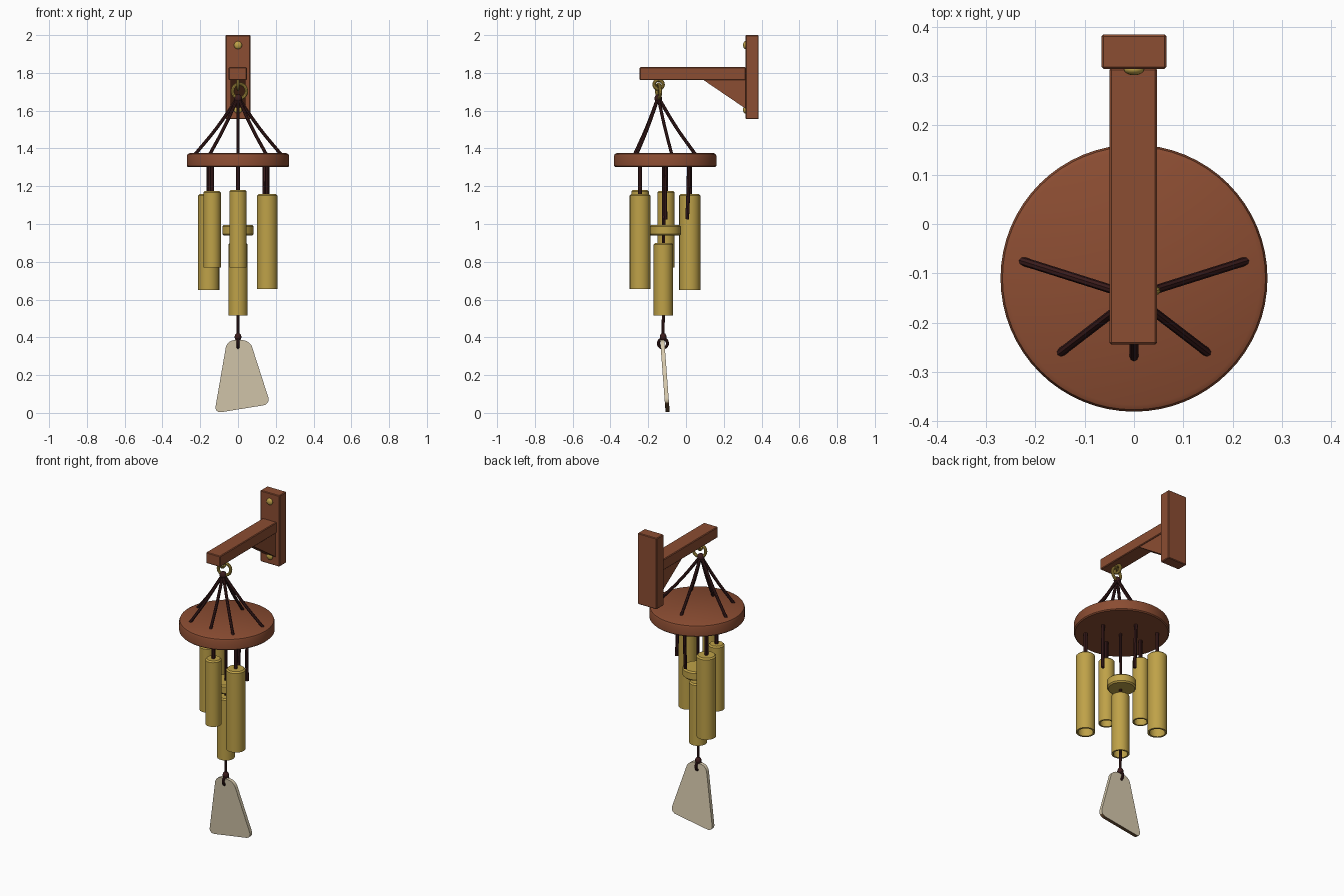
import bpy, bmesh, math
from mathutils import Vector, Matrix

cube = bpy.data.objects.get("Cube")
if cube:
    bpy.data.objects.remove(cube, do_unlink=True)


def material(name, rgb):
    m = bpy.data.materials.new(name)
    m.use_nodes = True
    m.diffuse_color = (*rgb, 1)
    m.node_tree.nodes["Principled BSDF"].inputs["Base Color"].default_value = (*rgb, 1)
    return m


wood = material("red_brown_wood", (0.26, 0.074, 0.032))
brass = material("brass", (0.52, 0.36, 0.065))
cord = material("dark_cord", (0.045, 0.012, 0.012))
cream = material("cream_sail", (0.68, 0.59, 0.42))
edge_brown = material("sail_edge_brown", (0.17, 0.09, 0.04))


def add(name, bm, mat, smooth=False):
    bmesh.ops.recalc_face_normals(bm, faces=bm.faces)
    me = bpy.data.meshes.new(name)
    bm.to_mesh(me)
    bm.free()
    me.materials.append(mat)
    ob = bpy.data.objects.new(name, me)
    bpy.context.collection.objects.link(ob)
    if smooth:
        finish(ob)
    return ob


def finish(ob):
    bpy.ops.object.select_all(action='DESELECT')
    ob.select_set(True)
    bpy.context.view_layer.objects.active = ob
    bpy.ops.object.shade_smooth_by_angle(angle=math.radians(35))


def box(name, lo, hi, mat):
    bm = bmesh.new()
    lo, hi = Vector(lo), Vector(hi)
    bmesh.ops.create_cube(bm, size=1, matrix=Matrix.Translation((lo + hi) / 2)
                          @ Matrix.Diagonal((*(hi - lo), 1)))
    bmesh.ops.bevel(bm, geom=bm.edges[:], offset=0.004, segments=1, affect='EDGES')
    return add(name, bm, mat)


def lathe(name, profile, x, y, mat, steps=32):
    """Turn an (r, z) profile about a vertical axis at x, y."""
    bm = bmesh.new()
    vs = [bm.verts.new((r, 0, z)) for r, z in profile]
    es = [bm.edges.new(p) for p in zip(vs, vs[1:])]
    bmesh.ops.spin(bm, geom=vs + es, axis=(0, 0, 1), cent=(0, 0, 0),
                   angle=math.tau, steps=steps)
    bmesh.ops.remove_doubles(bm, verts=bm.verts[:], dist=0.0001)
    bmesh.ops.translate(bm, verts=bm.verts[:], vec=(x, y, 0))
    return add(name, bm, mat, True)


def string(name, points, r=0.009):
    cu = bpy.data.curves.new(name, 'CURVE')
    cu.dimensions = '3D'
    cu.bevel_depth, cu.bevel_resolution, cu.resolution_u = r, 2, 6
    cu.use_fill_caps = True
    sp = cu.splines.new('BEZIER')
    sp.bezier_points.add(len(points) - 1)
    for bp, p in zip(sp.bezier_points, points):
        bp.co = p
        bp.handle_left_type = bp.handle_right_type = 'AUTO'
    cu.materials.append(cord)
    ob = bpy.data.objects.new(name, cu)
    bpy.context.collection.objects.link(ob)
    bpy.ops.object.select_all(action='DESELECT')
    ob.select_set(True)
    bpy.context.view_layer.objects.active = ob
    bpy.ops.object.convert(target='MESH')
    finish(bpy.context.object)


def ring(name, loc, rot, major, minor, mat):
    bpy.ops.mesh.primitive_torus_add(location=loc, rotation=rot, major_radius=major,
                                     minor_radius=minor, major_segments=28, minor_segments=10)
    ob = bpy.context.object
    ob.name = name
    ob.data.materials.append(mat)
    finish(ob)


def ball(name, loc, scale, mat):
    bm = bmesh.new()
    bmesh.ops.create_uvsphere(bm, u_segments=16, v_segments=10, radius=1,
                              matrix=Matrix.Translation(loc) @ Matrix.Diagonal((*scale, 1)))
    add(name, bm, mat, True)


def pipe(name, x, y, r, z0, z1):
    ri = r * 0.8
    lathe(name, [(0, z1 - 0.03), (ri, z1 - 0.03), (ri, z0), (r, z0), (r, z1 - 0.008),
                 (r - 0.008, z1), (0, z1)], x, y, brass, 24)


# Wall bracket
box("wall_plate", (-0.066, 0.315, 1.555), (0.066, 0.385, 2.0), wood)
box("bracket_arm", (-0.05, -0.245, 1.762), (0.047, 0.317, 1.83), wood)
bm = bmesh.new()
f = bm.faces.new([bm.verts.new((-0.04, y, z)) for y, z in
                  ((0.09, 1.764), (0.14, 1.73), (0.317, 1.61), (0.317, 1.764))])
ext = bmesh.ops.extrude_face_region(bm, geom=[f])
bmesh.ops.translate(bm, vec=(0.08, 0, 0),
                    verts=[v for v in ext["geom"] if isinstance(v, bmesh.types.BMVert)])
add("bracket_brace", bm, wood)
for label, z in (("upper", 1.947), ("lower", 1.605)):
    ball(label + "_screw", (0, 0.314, z), (0.021, 0.012, 0.021), brass)

# Hook and hanging ring
ring("eye_hook", (0, -0.145, 1.738), (0, math.pi / 2, 0), 0.024, 0.009, brass)
ring("hanging_ring", (0.008, -0.145, 1.703), (math.pi / 2, 0, 0.25), 0.038, 0.009, brass)
ball("top_knot", (0, -0.147, 1.665), (0.022, 0.02, 0.022), cord)

# Round top platform
R = 0.271
lathe("top_disc", [(0, 1.302), (R - 0.006, 1.302), (R, 1.308), (R, 1.36),
                   (R - 0.004, 1.37), (R - 0.014, 1.375), (0, 1.375)], 0, -0.11, wood, 64)

# Suspension cords fanning from the knot to the disc
apex = Vector((0, -0.147, 1.67))
ends = [(0, -0.272), (0, 0.05)]
for s in (-1, 1):
    ends += [(s * 0.228, -0.075), (s * 0.15, -0.262)]
for i, (x, y) in enumerate(ends):
    end = Vector((x, y, 1.368))
    mid = apex.lerp(end, 0.5) + Vector((0, 0, -0.012))
    string(f"suspension_cord_{i + 1}", [apex, mid, end])

# Chime pipes and their cords
pipes = {"right_long": (0.155, -0.243, 0.055, 0.655, 1.158),
         "left_long": (-0.155, 0.02, 0.056, 0.65, 1.158),
         "left_short": (-0.137, -0.106, 0.046, 0.77, 1.175),
         "front_short": (0, -0.243, 0.046, 0.77, 1.18)}
for name, (x, y, r, z0, z1) in pipes.items():
    pipe(name + "_pipe", x, y, r, z0, z1)
    string(name + "_cord", [(x, y, 1.31), (x, y, z1 - 0.02)], 0.011)
string("loose_side_cord", [(0.14, -0.106, 1.31), (0.138, -0.11, 1.17), (0.14, -0.108, 1.025)], 0.01)
string("loose_back_cord", [(0, 0.015, 1.31), (0, 0.012, 1.17), (0, 0.006, 1.025)], 0.01)

# Central striker, pipe and cord
pipe("centre_pipe", 0, -0.12, 0.051, 0.515, 0.9)
rs = 0.083
lathe("striker", [(0, 0.938), (rs - 0.008, 0.938), (rs, 0.946), (rs, 0.986),
                  (rs - 0.008, 0.994), (0, 0.994)], 0, -0.11, brass)
string("centre_cord", [(0, -0.118, 1.31), (0, -0.118, 0.9), (0, -0.121, 0.4)], 0.008)
ball("sail_knot", (0, -0.121, 0.402), (0.018, 0.018, 0.022), cord)
ring("sail_loop", (0, -0.122, 0.368), (0, math.pi / 2, 0), 0.024, 0.008, cord)

# Wind sail with rounded corners, leaning slightly
bm = bmesh.new()
f = bm.faces.new([bm.verts.new((x, 0, z)) for x, z in
                  ((-0.125, -0.002), (0.172, 0.046), (0.063, 0.385), (-0.058, 0.385))])
bmesh.ops.bevel(bm, geom=bm.verts[:], offset=0.038, segments=6, affect='VERTICES', profile=0.5)
ext = bmesh.ops.extrude_face_region(bm, geom=bm.faces[:])
bmesh.ops.translate(bm, vec=(0, 0.022, 0),
                    verts=[v for v in ext["geom"] if isinstance(v, bmesh.types.BMVert)])
for v in bm.verts:
    v.co.y += -0.108 - 0.075 * v.co.z
sail = add("wind_sail", bm, cream, True)
sail.data.materials.append(edge_brown)
for p in sail.data.polygons:
    if p.normal.z < -0.6:
        p.material_index = 1
